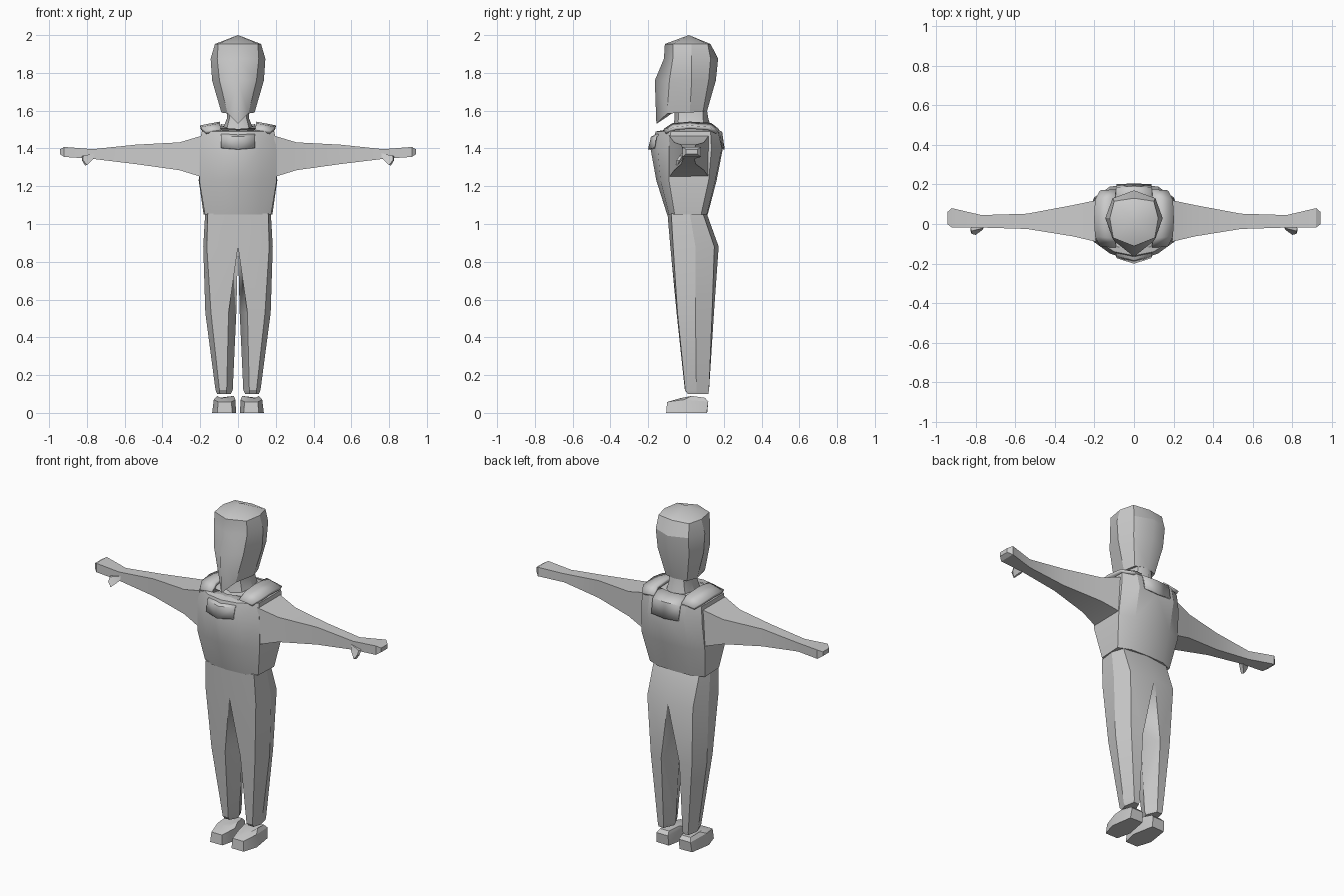
import bpy, bmesh, math


def loft(name, rings, closed=True, cap_start=False, cap_end=False, thickness=0):
    """Skin a list of 3D rings for the +x side, then mirror across x = 0."""
    bm = bmesh.new()
    rows = [[bm.verts.new(p) for p in ring] for ring in rings]
    n = len(rows[0])
    for a, b in zip(rows, rows[1:]):
        for i in range(n if closed else n - 1):
            j = (i + 1) % n
            quad = (a[i], a[j], b[j], b[i])
            if any(abs(v.co.x) > 1e-5 for v in quad):
                bm.faces.new(quad)
    if cap_start:
        bm.faces.new(rows[0])
    if cap_end:
        bm.faces.new(rows[-1])
    bmesh.ops.remove_doubles(bm, verts=bm.verts, dist=1e-5)
    bmesh.ops.recalc_face_normals(bm, faces=bm.faces)
    mesh = bpy.data.meshes.new(name)
    bm.to_mesh(mesh)
    bm.free()
    ob = bpy.data.objects.new(name, mesh)
    bpy.context.collection.objects.link(ob)
    bpy.ops.object.select_all(action='DESELECT')
    ob.select_set(True)
    bpy.context.view_layer.objects.active = ob
    bpy.ops.object.shade_smooth_by_angle(angle=math.radians(25))
    m = ob.modifiers.new("mirror", 'MIRROR')
    m.use_clip = True
    if thickness:
        s = ob.modifiers.new("thickness", 'SOLIDIFY')
        s.thickness = thickness
        s.offset = 0
    return ob


def level(z, *pts):
    return [(x, y, z) for x, y in pts]


def section(x, y0, y1, z0, z1):
    return [(x, y0, z0), (x, y1, z0), (x, y1, z1), (x, y0, z1)]


# Head: half outline runs from face centre to back centre
loft("head", [
    [(0, .015, 2.0)] * 5,
    level(1.953, (0, -.112), (.105, -.07), (.122, .03), (.10, .115), (0, .13)),
    level(1.875, (0, -.117), (.11, -.07), (.145, .03), (.108, .13), (0, .17)),
    level(1.76, (0, -.165), (.098, -.088), (.137, .03), (.103, .12), (0, .158)),
    [(0, -.157, 1.53), (.055, -.10, 1.585), (.088, .02, 1.59), (.07, .09, 1.595), (0, .112, 1.6)],
    [(0, -.06, 1.605), (.04, -.045, 1.605), (.055, .02, 1.605), (.04, .08, 1.605), (0, .1, 1.605)],
], closed=False, cap_end=True)

# Neck
loft("neck", [
    level(1.62, (0, -.06), (.045, -.04), (.06, .03), (.045, .09), (0, .108)),
    level(1.56, (0, -.06), (.045, -.04), (.058, .03), (.05, .09), (0, .118)),
    level(1.48, (0, -.075), (.065, -.05), (.09, .03), (.07, .1), (0, .14)),
], closed=False)

# Shirt body
loft("torso", [
    level(1.05, (0, -.10), (.11, -.09), (.175, -.06), (.182, .08), (.11, .11), (0, .115)),
    level(1.23, (0, -.157), (.12, -.135), (.205, -.09), (.208, .12), (.12, .155), (0, .162)),
    level(1.40, (0, -.188), (.12, -.15), (.203, -.09), (.2, .135), (.12, .19), (0, .195)),
    level(1.49, (0, -.16), (.1, -.14), (.193, -.08), (.193, .13), (.12, .17), (0, .178)),
    [(0, -.08, 1.50), (.05, -.07, 1.505), (.085, -.03, 1.52),
     (.085, .08, 1.52), (.05, .11, 1.515), (0, .13, 1.51)],
], closed=False, cap_start=True, cap_end=True)

# Collar flaps on chest and back, and the shoulder straps
loft("front_collar_flap", [
    [(0, -.197, 1.395), (.088, -.168, 1.402)],
    [(0, -.182, 1.46), (.09, -.157, 1.465)],
    [(0, -.10, 1.50), (.09, -.09, 1.505)],
], closed=False, thickness=.008)
loft("back_collar_flap", [
    [(0, .201, 1.395), (.088, .197, 1.402)],
    [(0, .188, 1.485), (.09, .182, 1.485)],
    [(0, .13, 1.52), (.09, .12, 1.525)],
], closed=False, thickness=.008)
loft("shoulder_strap", [
    [(.09, -.115, 1.495), (.17, -.11, 1.485)],
    [(.095, -.07, 1.525), (.195, -.06, 1.505)],
    [(.095, .02, 1.533), (.2, .02, 1.513)],
    [(.095, .13, 1.527), (.195, .12, 1.505)],
    [(.09, .17, 1.495), (.17, .165, 1.485)],
], closed=False, thickness=.018)

# Sleeve tapering into the hand
loft("arm", [
    section(.19, -.09, .12, 1.248, 1.468),
    section(.31, -.062, .095, 1.285, 1.432),
    section(.54, -.025, .052, 1.317, 1.42),
    section(.77, -.018, .045, 1.345, 1.396),
    section(.92, -.018, .08, 1.355, 1.408),
    section(.943, .0, .06, 1.37, 1.395),
], cap_start=True, cap_end=True)
loft("thumb", [
    section(.76, -.02, .01, 1.355, 1.375),
    [(.765, -.03, 1.345), (.785, -.02, 1.34), (.825, -.02, 1.36), (.82, -.035, 1.36)],
    [(.80, -.055, 1.312), (.81, -.045, 1.31), (.825, -.035, 1.335), (.82, -.05, 1.338)],
], cap_start=True, cap_end=True)

# Trousers: one leg with its half of the hips
loft("trousers", [
    level(1.055, (0, -.098), (.16, -.078), (.174, .02), (.15, .09), (0, .11), (0, .02)),
    level(.88, (0, -.083), (.165, -.068), (.184, .05), (.15, .15), (0, .173), (0, .05)),
    level(.53, (.05, -.05), (.143, -.045), (.173, .05), (.135, .138), (.06, .148), (.009, .05)),
    level(.12, (.06, -.006), (.098, -.004), (.119, .055), (.10, .122), (.062, .122), (.028, .055)),
    level(.1, (.062, .01), (.096, .01), (.11, .055), (.098, .118), (.064, .118), (.038, .055)),
], cap_start=True, cap_end=True)

# Shoes
loft("shoe", [
    level(0, (.03, -.105), (.11, -.105), (.137, -.02), (.117, .11), (.035, .112), (.01, -.02)),
    [(.035, -.1, .058), (.105, -.1, .058), (.128, -.01, .07),
     (.112, .118, .06), (.036, .118, .06), (.014, -.01, .07)],
    [(.045, -.03, .078), (.09, -.03, .078), (.11, .03, .09),
     (.1, .10, .08), (.042, .10, .08), (.022, .03, .09)],
], cap_start=True, cap_end=True)
